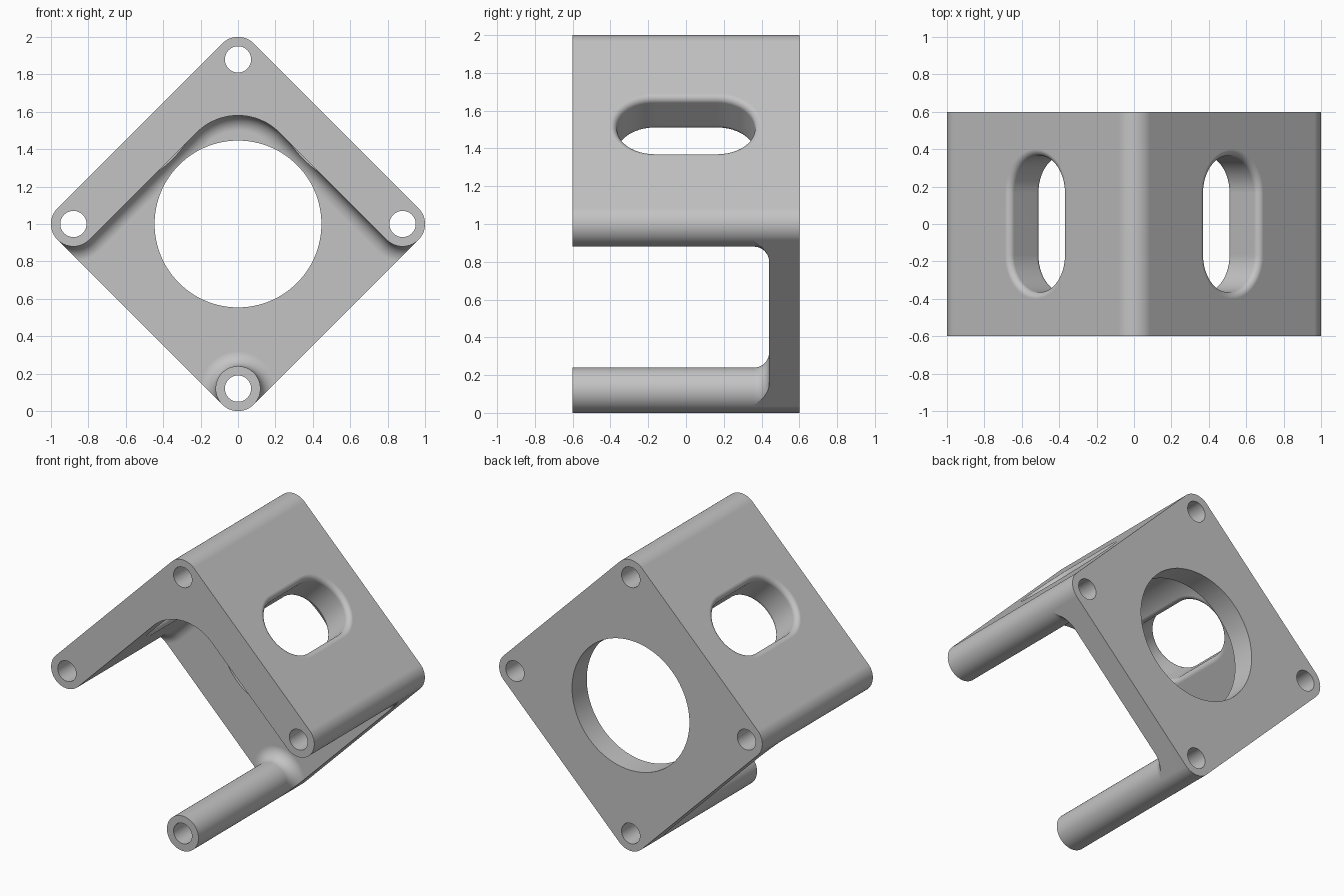
import bpy
import bmesh
from math import sin, cos, pi, radians, sqrt
from mathutils import Vector

if "Cube" in bpy.data.objects:
    bpy.data.objects.remove(bpy.data.objects["Cube"], do_unlink=True)

X, Y, Z = Vector((1, 0, 0)), Vector((0, 1, 0)), Vector((0, 0, 1))
CENTRE = Z.copy()
REACH, R = 0.88, 0.12          # corner distance and corner radius
FRONT, BACK, PLATE = -0.6, 0.6, 0.44
FILLET, RIM = 0.08, 0.035
OVER = 0.1                     # cutter overshoot
CORNERS = [(REACH, 0), (0, REACH), (-REACH, 0), (0, -REACH)]

steel = bpy.data.materials.new("mid_grey")
steel.use_nodes = True
steel.diffuse_color = (0.55, 0.55, 0.55, 1)
steel.node_tree.nodes["Principled BSDF"].inputs["Base Color"].default_value = steel.diffuse_color


def arc(cx, cy, r, start, end, steps=24):
    angles = [radians(start + (end - start) * i / steps) for i in range(steps + 1)]
    return [(cx + r * cos(a), cy + r * sin(a)) for a in angles]


def circle(cx, cy, r, steps=64):
    return arc(cx, cy, r, 0, 360, steps)[:-1]


def loft(name, layers, origin=CENTRE, axes=(X, Z, Y)):
    """Solid through a list of (depth, outline) layers."""
    bm = bmesh.new()
    u, v, n = axes
    rings = [[bm.verts.new(origin + u * a + v * b + n * depth) for a, b in ring]
             for depth, ring in layers]
    for low, high in zip(rings, rings[1:]):
        for i in range(len(low)):
            j = (i + 1) % len(low)
            bm.faces.new((low[i], low[j], high[j], high[i]))
    bm.faces.new(rings[0])
    bm.faces.new(rings[-1])
    bmesh.ops.recalc_face_normals(bm, faces=bm.faces)
    mesh = bpy.data.meshes.new(name)
    bm.to_mesh(mesh)
    bm.free()
    mesh.materials.append(steel)
    obj = bpy.data.objects.new(name, mesh)
    bpy.context.collection.objects.link(obj)
    return obj


def combine(body, tool, operation):
    mod = body.modifiers.new(operation.lower(), 'BOOLEAN')
    mod.operation, mod.solver, mod.object = operation, 'EXACT', tool
    bpy.context.view_layer.objects.active = body
    bpy.ops.object.modifier_apply(modifier=mod.name)
    bpy.data.objects.remove(tool, do_unlink=True)


def flare(top, radius, steps=10):
    """(depth, offset) pairs of a quarter-round ending at top."""
    angles = [pi / 2 * i / steps for i in range(steps + 1)]
    return [(top - radius + radius * sin(a), radius * (1 - cos(a))) for a in angles]


def roof_outline(d):
    inner = 0.314
    apex = REACH - (R + inner) * sqrt(2)
    return (arc(REACH, 0, R + d, -45, -135)
            + arc(0, apex, inner - d, 45, 135)
            + arc(-REACH, 0, R + d, -45, -135)
            + [(-1.3, 0), (0, 1.4), (1.3, 0)])


def post_outline(d):
    return arc(0, -REACH, R + d, -45, 225, 60) + [(0, -1.5)]


def slot_outline(d):
    half, r = 0.165, 0.2 + d
    return arc(half, 0, r, -90, 90) + arc(-half, 0, r, 90, 270)


# Angled roof and free post, both flaring into the back plate
profile = [(FRONT - OVER, 0)] + flare(PLATE, FILLET) + [(PLATE + 0.05, FILLET)]
bracket = loft("motor_bracket", [(y, roof_outline(d)) for y, d in profile])
combine(bracket, loft("post", [(y, post_outline(d)) for y, d in profile]), 'UNION')

# Back plate, then trim everything to the rounded diamond outline
block = [(-1.5, -1.6), (1.5, -1.6), (1.5, 1.6), (-1.5, 1.6)]
combine(bracket, loft("plate", [(PLATE, block), (BACK + OVER, block)]), 'UNION')
diamond = []
for i, (cx, cz) in enumerate(CORNERS):
    diamond += arc(cx, cz, R, 90 * i - 45, 90 * i + 45)
combine(bracket, loft("diamond", [(FRONT, diamond), (BACK, diamond)]), 'INTERSECT')

# Corner bolt holes and large centre opening
for cx, cz, r, steps in [(*c, 0.07, 48) for c in CORNERS] + [(0, 0, 0.446, 96)]:
    ring = circle(cx, cz, r, steps)
    combine(bracket, loft("hole", [(FRONT - OVER, ring), (BACK + OVER, ring)]), 'DIFFERENCE')

# Round-edged slot through each roof wall
rim = flare(R, RIM) + [(R + 0.01, RIM)]
layers = [(-n, d) for n, d in reversed(rim)] + rim
for side in (1, -1):
    normal = Vector((side, 0, 1)).normalized()
    across = Vector((side, 0, -1)).normalized()
    middle = CENTRE + Vector((side * REACH / 2, 0, REACH / 2))
    cutter = loft("slot", [(n, slot_outline(d)) for n, d in layers], middle, (Y, across, normal))
    combine(bracket, cutter, 'DIFFERENCE')

# Smooth curved faces, crisp edges
bpy.ops.object.select_all(action='DESELECT')
bracket.select_set(True)
bpy.context.view_layer.objects.active = bracket
bpy.ops.object.shade_smooth_by_angle(angle=radians(30))
weighted = bracket.modifiers.new("weighted_normals", 'WEIGHTED_NORMAL')
weighted.keep_sharp = True
